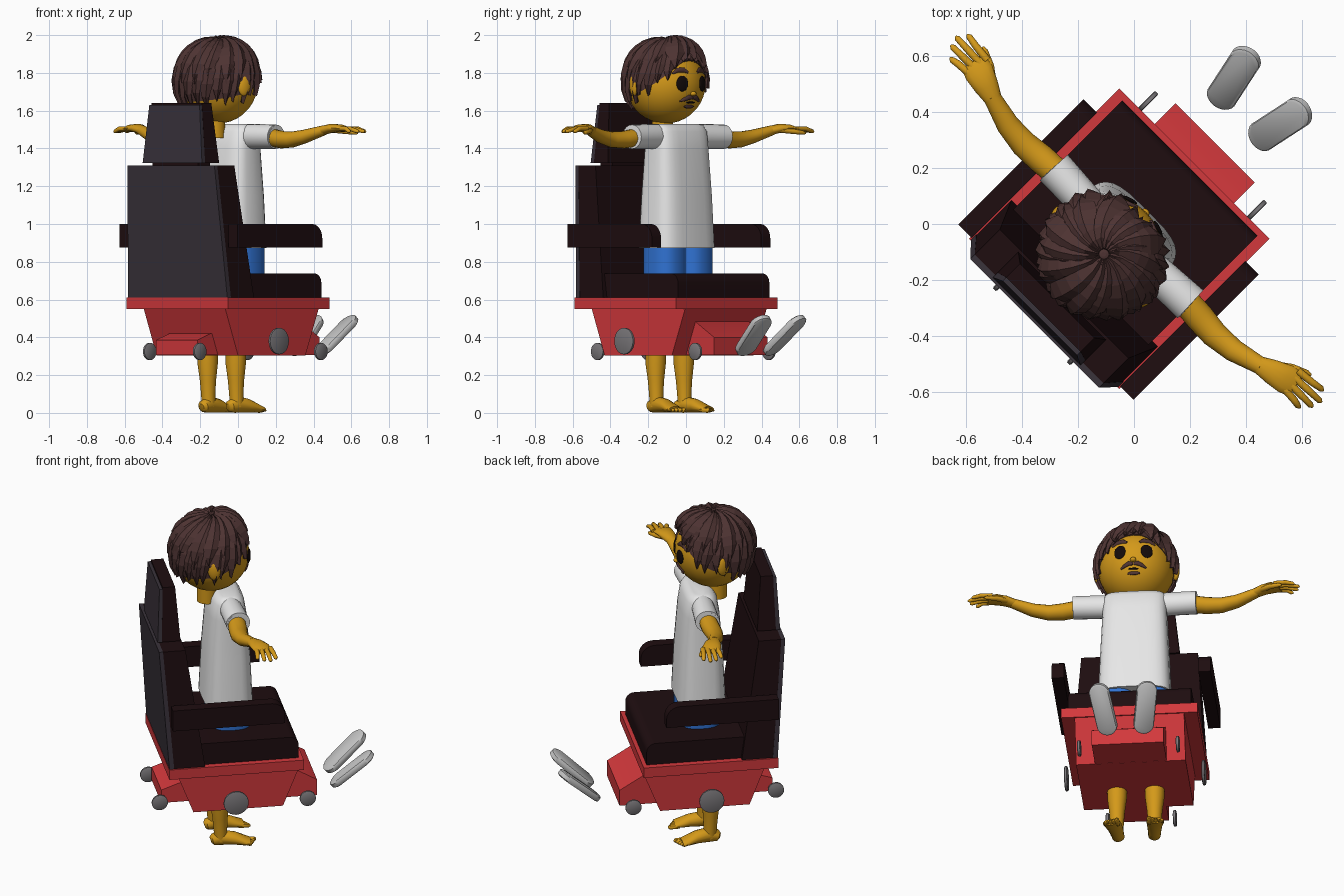
import bpy, bmesh, math, random
from mathutils import Matrix, Vector

random.seed(4)
if "Cube" in bpy.data.objects:
    bpy.data.objects.remove(bpy.data.objects["Cube"])


def material(name, r, g, b):
    m = bpy.data.materials.new(name)
    m.use_nodes = True
    m.diffuse_color = (r, g, b, 1)
    bsdf = m.node_tree.nodes["Principled BSDF"]
    bsdf.inputs["Base Color"].default_value = (r, g, b, 1)
    bsdf.inputs["Roughness"].default_value = 0.8
    return m


SKIN = material("golden skin", 0.66, 0.32, 0.01)
WHITE = material("white cloth", 0.8, 0.8, 0.8)
BLUE = material("blue cloth", 0.03, 0.17, 0.65)
RED = material("red paint", 0.65, 0.04, 0.045)
DARK = material("dark upholstery", 0.013, 0.004, 0.005)
CHARCOAL = material("charcoal shell", 0.042, 0.033, 0.044)
WHEEL = material("wheel grey", 0.2, 0.19, 0.2)
PAD = material("pad grey", 0.55, 0.55, 0.55)
HAIR = material("brown hair", 0.075, 0.033, 0.032)
BLACK = material("black", 0.006, 0.003, 0.003)


# Everything is built with +X as forward and +Y as left, then turned 45 degrees
def finish(name, bm, mat, smooth=True, mirror=False):
    bmesh.ops.recalc_face_normals(bm, faces=bm.faces)
    me = bpy.data.meshes.new(name)
    bm.to_mesh(me)
    bm.free()
    me.materials.append(mat)
    ob = bpy.data.objects.new(name, me)
    bpy.context.collection.objects.link(ob)
    ob.rotation_euler.z = math.radians(45)
    if mirror:
        ob.modifiers.new("mirror", 'MIRROR').use_axis = (False, True, False)
    if smooth:
        bpy.ops.object.select_all(action='DESELECT')
        ob.select_set(True)
        bpy.context.view_layer.objects.active = ob
        bpy.ops.object.shade_smooth_by_angle(angle=math.radians(40))
    return ob


def loft(name, rings, mat, smooth=True, mirror=False, matrix=None):
    bm = bmesh.new()
    loops = [[bm.verts.new(p) for p in ring] for ring in rings]
    n = len(loops[0])
    for a, b in zip(loops, loops[1:]):
        for i in range(n):
            bm.faces.new((a[i], a[(i + 1) % n], b[(i + 1) % n], b[i]))
    bm.faces.new(loops[0])
    bm.faces.new(loops[-1])
    if matrix:
        bm.transform(matrix)
    return finish(name, bm, mat, smooth, mirror)


def rect(u0, u1, v, z):
    return [(u0, -v, z), (u1, -v, z), (u1, v, z), (u0, v, z)]


def unit_loop(n, power=2):
    for i in range(n):
        c, s = math.cos(math.tau * i / n), math.sin(math.tau * i / n)
        yield (math.copysign(abs(c) ** (2 / power), c), math.copysign(abs(s) ** (2 / power), s))


def oval(u, v, z, hu, hv, power=2):
    return [(u + hu * c, v + hv * s, z) for c, s in unit_loop(28, power)]


def prism(name, profile, v0, v1, mat, mirror=False):
    return loft(name, [[(u, v, z) for u, z in profile] for v in (v0, v1)], mat, True, mirror)


def round_front(u0, u1, z0, z1, r):
    arc = [math.pi / 2 * i / 6 for i in range(7)]
    return [(u0, z1), (u0, z0), (u1, z0)] + [
        (u1 - r + r * math.cos(a), z1 - r + r * math.sin(a)) for a in arc]


def tube(name, path, mat, mirror=True, n=14):
    # path rows: position, half width, half height
    pts = [Vector(p[:3]) for p in path]
    rings = []
    for i, p in enumerate(path):
        t = pts[min(i + 1, len(pts) - 1)] - pts[max(i - 1, 0)]
        side = t.cross(Vector((0, 0, 1))).normalized()
        up = side.cross(t).normalized()
        rings.append([pts[i] + side * c * p[3] + up * s * p[4] for c, s in unit_loop(n)])
    return loft(name, rings, mat, True, mirror)


def ellipsoid(name, centre, size, mat, mirror=False, yaw=0):
    bm = bmesh.new()
    bmesh.ops.create_uvsphere(bm, u_segments=28, v_segments=18, radius=1)
    bm.transform(Matrix.Translation(centre) @ Matrix.Rotation(math.radians(yaw), 4, 'Z')
                 @ Matrix.Diagonal((*size, 1)))
    return finish(name, bm, mat, True, mirror)


def disc(name, u, v, z, r):
    rings = [[(u + k * r * c, v + d, z + k * r * s) for c, s in unit_loop(24)]
             for d, k in ((-.009, .9), (-.006, 1), (.006, 1), (.009, .9))]
    return loft(name, rings, WHEEL, True, True)


# Chair base
loft("base_body", [rect(-.305, .2, .305, .305), rect(-.4, .298, .305, .55)], RED, False)
loft("base_rim", [rect(-.454, .305, .38, .55), rect(-.454, .305, .38, .61)], RED, False)
prism("front_box", [(.1, .306), (.41, .306), (.41, .4), (.25, .495), (.1, .495)], -.2, .2, RED)
prism("rear_box", [(-.2, .306), (-.46, .306), (-.46, .385), (-.36, .42), (-.2, .42)], -.155, .155, RED)
disc("main_wheels", -.078, .383, .38, .07)
disc("front_wheels", .345, .275, .325, .045)
disc("rear_wheels", -.474, .187, .325, .045)

# Seat, back, headrest and arms
prism("seat_cushion", round_front(-.4, .282, .61, .738, .05), -.342, .342, DARK)
loft("backrest", [rect(-.425, -.25, .37, .61), rect(-.48, -.353, .325, 1.31)], DARK, False)
loft("backrest_shell", [rect(-.452, -.425, .372, .61), rect(-.502, -.48, .325, 1.31)], CHARCOAL, False)
loft("headrest_neck", [rect(-.47, -.38, .17, 1.3), rect(-.47, -.38, .17, 1.34)], DARK, False)
loft("headrest", [rect(-.468, -.363, .222, 1.322), rect(-.458, -.388, .188, 1.64)], DARK, False)
loft("headrest_shell", [rect(-.492, -.468, .222, 1.322), rect(-.476, -.458, .188, 1.63)], CHARCOAL, False)
prism("armrests", round_front(-.445, .188, .875, 1.0, .075), .375, .443, DARK, True)

# Foot pads
capsule = [(math.copysign(.095, c) + .057 * c, .057 * s) for c, s in
           ((math.cos(a), math.sin(a)) for a in (math.tau * (i + .5) / 24 for i in range(24)))]
pad_pose = (Matrix.Translation((.622, .117, .41)) @ Matrix.Rotation(math.radians(12), 4, 'Z')
            @ Matrix.Rotation(math.radians(-41), 4, 'Y'))
loft("foot_pads", [[(x * k, y * k, z) for x, y in capsule]
                   for z, k in ((-.018, .93), (-.012, 1), (.012, 1), (.018, .93))],
     PAD, True, True, pad_pose)

# Shirt and trousers
loft("shirt_body", [oval(-.07, 0, z, a, b, 3.6) for z, a, b in
                    ((.872, .138, .203), (1.15, .125, .192), (1.4, .105, .18),
                     (1.49, .09, .18), (1.52, .07, .165), (1.53, .045, .14))], WHITE)
tube("sleeves", [(-.07, .1, 1.462, .06, .066), (-.066, .2, 1.464, .064, .066),
                 (-.06, .345, 1.462, .068, .064), (-.06, .346, 1.462, .06, .056),
                 (-.062, .32, 1.462, .058, .054)], WHITE, n=20)
loft("trouser_legs", [oval(-.06, .1, z, .11, .098, 2.5) for z in (.58, .9)], BLUE, True, True)

# Legs and feet
loft("shins", [oval(u, .105, z, r, r) for u, z, r in
               ((-.115, .03, .036), (-.118, .1, .038), (-.12, .17, .043),
                (-.122, .26, .054), (-.12, .36, .056))], SKIN, True, True)
tube("feet", [(-.172, .1, .03, .018, .018), (-.16, .1, .034, .034, .032), (-.11, .105, .045, .038, .044),
              (-.04, .112, .038, .043, .036), (.015, .12, .024, .05, .023), (.045, .122, .018, .046, .017)], SKIN)
for i in range(5):
    v, tip = .087 + .018 * i, .085 - .009 * i
    r = .014 - .0015 * i
    tube("toe_%d" % (i + 1), [(.02, v, .017, r, r), (tip - .01, v + .003, .014, r, r),
                              (tip, v + .003, .012, r * .4, r * .4)], SKIN, n=8)

# Arms and hands
tube("arms", [(-.062, .28, 1.462, .048, .048), (-.07, .4, 1.446, .052, .046), (-.076, .48, 1.447, .048, .042),
              (-.068, .57, 1.464, .041, .036), (-.037, .684, 1.497, .031, .026)], SKIN, n=18)
tube("palms", [(-.042, .665, 1.493, .03, .025), (-.025, .72, 1.506, .044, .024),
               (-.008, .775, 1.508, .053, .02), (.002, .815, 1.5, .047, .013)], SKIN)
for i, reach in enumerate((.885, .915, .925, .9)):
    base, tip = -.035 + .026 * i, -.045 + .034 * i
    tube("finger_%d" % (i + 1), [(base, .785, 1.505, .014, .013), ((base + tip) / 2, .85, 1.504, .013, .012),
                                 (tip, reach - .01, 1.49, .011, .01), (tip, reach, 1.487, .004, .004)], SKIN, n=10)
tube("thumbs", [(-.01, .71, 1.5, .02, .017), (.035, .765, 1.49, .016, .014),
                (.06, .815, 1.483, .012, .011), (.066, .83, 1.48, .004, .004)], SKIN, n=10)

# Head
HC, HR = Vector((-.152, 0, 1.745)), .213
loft("neck", [oval(-.175, 0, z, .056, .056) for z in (1.455, 1.62)], SKIN)
ellipsoid("head", HC, (HR, HR, HR), SKIN)
ellipsoid("ears", (-.172, .218, 1.735), (.036, .02, .058), SKIN, True, 20)


def face_row(v, z, depth, height):
    u = HC.x + math.sqrt(HR ** 2 - v ** 2 - (z - HC.z) ** 2)
    return (u, v, z, depth, height)


ellipsoid("eyes", face_row(.075, 1.743, 0, 0)[:3], (.009, .034, .041), BLACK, True, 20)
ellipsoid("nose", face_row(0, 1.69, 0, 0)[:3], (.017, .017, .013), SKIN)
tube("eyebrows", [face_row(*r) for r in ((.035, 1.803, .006, .007), (.06, 1.816, .008, .014),
                                         (.09, 1.814, .008, .013), (.12, 1.796, .006, .004))], HAIR)
tube("moustache", [face_row(*r) for r in ((.002, 1.668, .007, .009), (.025, 1.671, .009, .014),
                                          (.05, 1.66, .008, .011), (.072, 1.648, .005, .003))], HAIR)
tube("mouth", [face_row(v, 1.643, .005, h) for v, h in ((-.028, .003), (0, .006), (.028, .003))], BLACK, False)
tube("chin_beard", [face_row(v, 1.622, .006, h) for v, h in
                    ((-.034, .003), (-.015, .011), (.015, .011), (.034, .003))], HAIR, False)


# Hair: a fitted cap with two layers of ridged locks sweeping out from the crown
def hairline(a):
    front = (1 + math.cos(a)) / 2
    return math.radians(120 - 24 * front - 40 * front ** 5)


def on_head(a, theta, r):
    return HC + Vector((math.sin(theta) * math.cos(a), math.sin(theta) * math.sin(a), math.cos(theta))) * r


loft("hair_cap", [[on_head(a, hairline(a) * t, .222 - .006 * t) for a in (math.tau * i / 32 for i in range(32))]
                  for t in (.02, .2, .4, .6, .8, .97)], HAIR, False)


def add_lock(bm, a, reach, lift, width):
    steps = 7
    rows = []
    bend = random.uniform(.25, .5)
    for k in range(steps + 1):
        t = k / steps
        theta = .08 + (hairline(a) * reach - .08) * t
        az = a + bend * (1 - t) ** 2
        w = width * (.3 + .7 * math.sin(math.pi * min(t * .75, .5))) * (1 if t < .7 else (1.02 - t) / .32)
        spread = w / (.23 * max(math.sin(theta), .25))
        r = .219 + lift * math.sin(math.pi * (.15 + .75 * t))
        rows.append([bm.verts.new(on_head(az + s * spread, theta, r + h))
                     for s, h in ((-1, 0), (.25, .016), (1, .002), (0, -.012))])
    for p, q in zip(rows, rows[1:]):
        for i in range(4):
            bm.faces.new((p[i], p[(i + 1) % 4], q[(i + 1) % 4], q[i]))
    bm.faces.new(rows[0])
    bm.faces.new(rows[-1])


for layer, count, reach, lift in (("under", 26, 1.03, .006), ("upper", 17, .74, .02)):
    bm = bmesh.new()
    for i in range(count):
        a = math.tau * (i + random.uniform(-.2, .2)) / count
        add_lock(bm, a, reach + random.uniform(-.06, .06), lift + random.uniform(0, .008), .042)
    finish("hair_locks_" + layer, bm, HAIR, False)
# Forelocks swept over the brow
bm = bmesh.new()
for a in (-.55, -.2, .15, .5):
    add_lock(bm, a, .98, .036, .05)
finish("forelocks", bm, HAIR, False)
